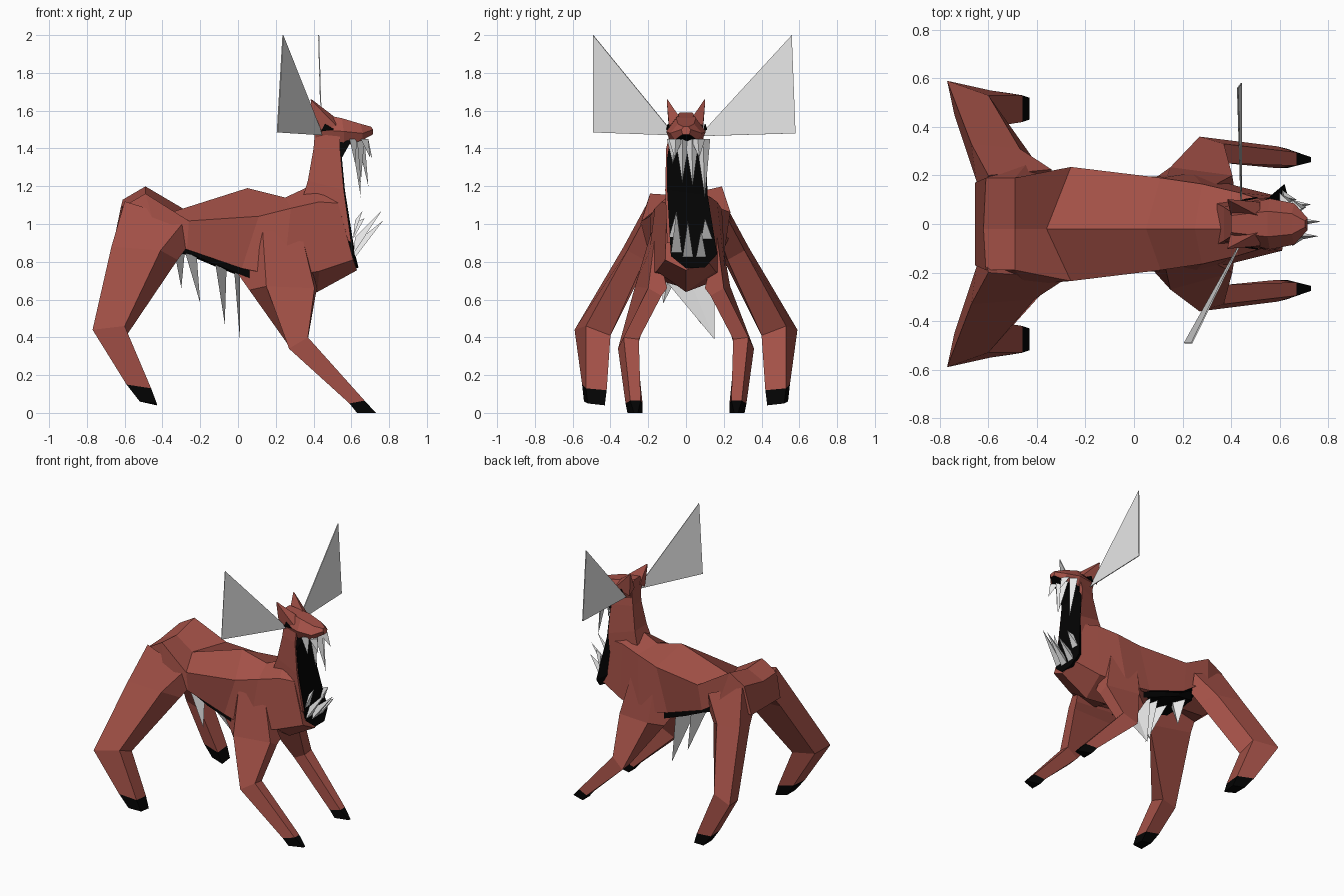
import bpy, bmesh
from mathutils import Vector


def material(name, rgb):
    m = bpy.data.materials.new(name)
    m.diffuse_color = (*rgb, 1)
    return m


HIDE = material("red hide", (0.37, 0.082, 0.063))
DARK = material("black", (0.001, 0.001, 0.001))
BONE = material("pale grey bone", (0.80, 0.80, 0.80))


def build(name, bm, mats, dark_rule=None):
    """Finish a bmesh as a flat-shaded object; dark_rule picks second material."""
    bmesh.ops.recalc_face_normals(bm, faces=bm.faces)
    bm.normal_update()
    if dark_rule:
        for f in bm.faces:
            f.material_index = int(dark_rule(f.calc_center_median(), f.normal))
    me = bpy.data.meshes.new(name)
    bm.to_mesh(me)
    bm.free()
    for m in mats:
        me.materials.append(m)
    ob = bpy.data.objects.new(name, me)
    bpy.context.collection.objects.link(ob)
    return ob


def loft(name, rings, mats, dark_rule=None, side=1):
    bm = bmesh.new()
    loops = [[bm.verts.new((x, y * side, z)) for x, y, z in r] for r in rings]
    n = len(loops[0])
    for a, b in zip(loops, loops[1:]):
        for i in range(n):
            j = (i + 1) % n
            bm.faces.new((a[i], a[j], b[j], b[i]))
    bm.faces.new(loops[0])
    bm.faces.new(loops[-1])
    return build(name, bm, mats, dark_rule)


def plate(name, pts, mat, thick=0.006):
    """Thin flat panel."""
    bm = bmesh.new()
    f = bm.faces.new([bm.verts.new(p) for p in pts])
    f.normal_update()
    off = -f.normal * thick
    r = bmesh.ops.extrude_face_region(bm, geom=[f])
    for v in r["geom"]:
        if isinstance(v, bmesh.types.BMVert):
            v.co += off
    return build(name, bm, [mat])


def tooth(name, base, tip, wide, deep):
    """Blade-like spike: triangular base running to a point."""
    b, w, d = Vector(base), Vector(wide), Vector(deep)
    bm = bmesh.new()
    v = [bm.verts.new(p) for p in (b - w, b + w, b + d, Vector(tip))]
    for i, j, k in ((0, 1, 2), (0, 1, 3), (1, 2, 3), (2, 0, 3)):
        bm.faces.new((v[i], v[j], v[k]))
    return build(name, bm, [BONE])


# Torso: six-sided sections from rump to chest
def section(top, up, low, bottom):
    (ux, uy, uz), (lx, ly, lz) = up, low
    return [(top[0], -0.02, top[1]), (ux, uy, uz + 0.1 * uy), (lx, ly, lz),
            (bottom[0], 0, bottom[1]), (lx, -ly, lz), (ux, -uy, uz - 0.1 * uy)]


torso = [
    section((-0.62, 1.09), (-0.61, 0.19, 1.11), (-0.655, 0.17, 0.92), (-0.60, 0.88)),
    section((-0.49, 1.15), (-0.49, 0.19, 1.18), (-0.44, 0.25, 0.98), (-0.42, 0.87)),
    section((-0.36, 1.06), (-0.26, 0.235, 1.04), (-0.27, 0.20, 0.865), (-0.27, 0.86)),
    section((0.05, 1.19), (0.11, 0.19, 1.06), (0.02, 0.19, 0.765), (0.02, 0.76)),
    section((0.25, 1.14), (0.28, 0.165, 1.10), (0.24, 0.21, 0.72), (0.24, 0.66)),
    section((0.40, 1.21), (0.43, 0.13, 1.13), (0.43, 0.155, 0.75), (0.42, 0.64)),
    section((0.50, 1.20), (0.53, 0.10, 1.12), (0.61, 0.11, 0.81), (0.63, 0.755)),
]
loft("torso", torso, [HIDE, DARK],
     lambda c, n: n.z < -0.4 and -0.44 < c.x < 0.05)

# Belly maw: black slab hanging just below the flanks
loft("belly_maw", [[(x, -w, z), (x, w, z - d), (x, w, z + 0.08), (x, -w, z + 0.08)]
                   for x, w, z, d in ((-0.40, 0.13, 0.87, 0.0), (-0.25, 0.17, 0.84, 0.01),
                                      (-0.12, 0.18, 0.785, 0.01), (0.06, 0.17, 0.715, 0.01))],
     [DARK])


# Neck: tapering four-sided column
def neck_ring(x0, x1, h0, h1, z0, z1):
    return [(x0, -h0, z0), (x0, h0, z0), (x1, h1, z1), (x1, -h1, z1)]


loft("neck", [neck_ring(0.33, 0.60, 0.09, 0.10, 1.10, 0.90),
              neck_ring(0.37, 0.56, 0.07, 0.11, 1.23, 1.18),
              neck_ring(0.40, 0.54, 0.05, 0.105, 1.40, 1.40),
              neck_ring(0.41, 0.54, 0.05, 0.08, 1.52, 1.50)], [HIDE])


# Head: wedge with a black palate underneath
def head_ring(x, half, low, mid, top):
    return [(x, half * 0.7, low), (x, half, mid), (x - 0.01, half * 0.5, top),
            (x - 0.01, -half * 0.5, top), (x, -half, mid), (x, -half * 0.7, low)]


loft("head", [head_ring(0.41, 0.07, 1.45, 1.50, 1.59),
              head_ring(0.56, 0.105, 1.41, 1.49, 1.56),
              head_ring(0.66, 0.085, 1.445, 1.48, 1.53),
              head_ring(0.715, 0.025, 1.475, 1.50, 1.515)], [HIDE, DARK],
     lambda c, n: n.z < -0.7)

# Gaping maw down the throat and chest
loft("throat_maw", [
    [(0.60, -0.085, 1.44), (0.60, 0.085, 1.44), (0.50, 0.07, 1.45), (0.50, -0.07, 1.45)],
    [(0.55, -0.10, 1.35), (0.55, 0.105, 1.35), (0.50, 0.07, 1.35), (0.50, -0.07, 1.35)],
    [(0.566, -0.10, 1.18), (0.568, 0.115, 1.15), (0.50, 0.07, 1.2), (0.50, -0.07, 1.2)],
    [(0.618, -0.08, 0.83), (0.62, 0.165, 0.84), (0.52, 0.08, 0.9), (0.52, -0.06, 0.9)],
    [(0.633, 0.00, 0.765), (0.638, 0.10, 0.77), (0.56, 0.06, 0.80), (0.56, 0.0, 0.80)],
], [DARK])

for side, tag in ((1, "left"), (-1, "right")):
    s = 0.06 if side > 0 else 0.0  # left thigh is drawn further back
    legs = {
        "hind_leg": [
            [(-0.28 - s, 0.225, 1.02), (-0.60, 0.20, 1.12), (-0.63, 0.08, 0.98), (-0.275 - s, 0.20, 0.87)],
            [(-0.41 - s, 0.31, 0.86), (-0.67, 0.33, 0.88), (-0.65, 0.18, 0.85), (-0.32 - s, 0.22, 0.81)],
            [(-0.60, 0.53, 0.46), (-0.77, 0.59, 0.44), (-0.74, 0.45, 0.42), (-0.59, 0.40, 0.41)],
            [(-0.46, 0.53, 0.13), (-0.59, 0.55, 0.15), (-0.58, 0.43, 0.15), (-0.46, 0.42, 0.12)],
            [(-0.43, 0.52, 0.05), (-0.52, 0.54, 0.06), (-0.52, 0.44, 0.06), (-0.43, 0.43, 0.04)]],
        "front_leg": [
            [(0.34, 0.165, 0.93), (0.13, 0.18, 0.97), (0.00, 0.16, 0.735), (0.42, 0.10, 0.66)],
            [(0.405, 0.20, 0.66), (0.15, 0.27 - s * 0.6, 0.67), (0.06, 0.17, 0.65), (0.41, 0.13, 0.62)],
            [(0.37, 0.33, 0.40), (0.27, 0.36, 0.34), (0.28, 0.26, 0.34), (0.37, 0.25, 0.39)],
            [(0.67, 0.295, 0.065), (0.59, 0.32, 0.05), (0.59, 0.23, 0.05), (0.67, 0.24, 0.065)],
            [(0.73, 0.275, 0.00), (0.63, 0.31, 0.00), (0.63, 0.23, 0.00), (0.73, 0.255, 0.00)]],
    }
    # Legs with black hooves
    for name, rings in legs.items():
        hoof = 0.13 if name == "hind_leg" else 0.045
        loft(f"{name}_{tag}", rings, [HIDE, DARK], lambda c, n: c.z < hoof, side)
    # Pointed ears
    loft(f"ear_{tag}", [
        [(0.40, 0.03, 1.53), (0.40, 0.09, 1.49), (0.52, 0.09, 1.52), (0.52, 0.03, 1.56)],
        [(0.385, 0.098, 1.66), (0.385, 0.102, 1.655), (0.39, 0.102, 1.655), (0.39, 0.098, 1.66)],
    ], [HIDE], side=side)
    # Dark eye patches
    plate(f"eye_{tag}", [(0.44, side * 0.092, 1.49), (0.51, side * 0.106, 1.50),
                         (0.46, side * 0.098, 1.53)], DARK)

# Broad flat antlers, each swept differently
plate("antler_left", [(0.445, 0.07, 1.465), (0.445, 0.58, 1.48), (0.43, 0.56, 2.0),
                      (0.445, 0.10, 1.50)], BONE)
plate("antler_right", [(0.44, -0.07, 1.47), (0.205, -0.49, 1.485), (0.235, -0.49, 2.0),
                       (0.43, -0.09, 1.51)], BONE)

# Upper fangs: y, base x, tip x, tip z
for i, (y, bx, tx, tz) in enumerate([(-0.07, 0.59, 0.62, 1.32), (-0.02, 0.63, 0.65, 1.22),
                                     (0.035, 0.63, 0.69, 1.20), (0.10, 0.60, 0.65, 1.14),
                                     (0.07, 0.65, 0.71, 1.35), (-0.06, 0.65, 0.70, 1.35)]):
    tooth(f"upper_fang_{i}", (bx, y * 0.9, 1.45), (tx, y, tz), (0, 0.038, 0), (0.04, 0, 0))

# Lower fangs jutting up and forward: y, base z, tip
for i, (y, bz, tip) in enumerate([(-0.05, 0.84, (0.76, -0.05, 1.07)), (0.01, 0.81, (0.77, 0.01, 1.02)),
                                  (0.08, 0.81, (0.73, 0.08, 0.97)), (-0.06, 0.93, (0.66, -0.05, 1.07)),
                                  (0.11, 0.92, (0.67, 0.10, 1.03))]):
    tooth(f"lower_fang_{i}", (0.61, y, bz), tip, (0, 0.03, 0), (0.01, 0, 0.09))

# Belly fangs: base, tip, half width across
for i, (b, t, w) in enumerate([((-0.34, 0.06, 0.87), (-0.30, 0.10, 0.66), 0.08),
                               ((-0.28, -0.07, 0.85), (-0.20, -0.12, 0.58), 0.09),
                               ((-0.12, -0.02, 0.79), (-0.07, 0.08, 0.47), 0.13),
                               ((-0.02, 0.00, 0.75), (0.01, 0.15, 0.39), 0.15),
                               ]):
    tooth(f"belly_fang_{i}", b, t, (0, w, 0), (0.06 if i < 3 else 0.03, 0, 0))
